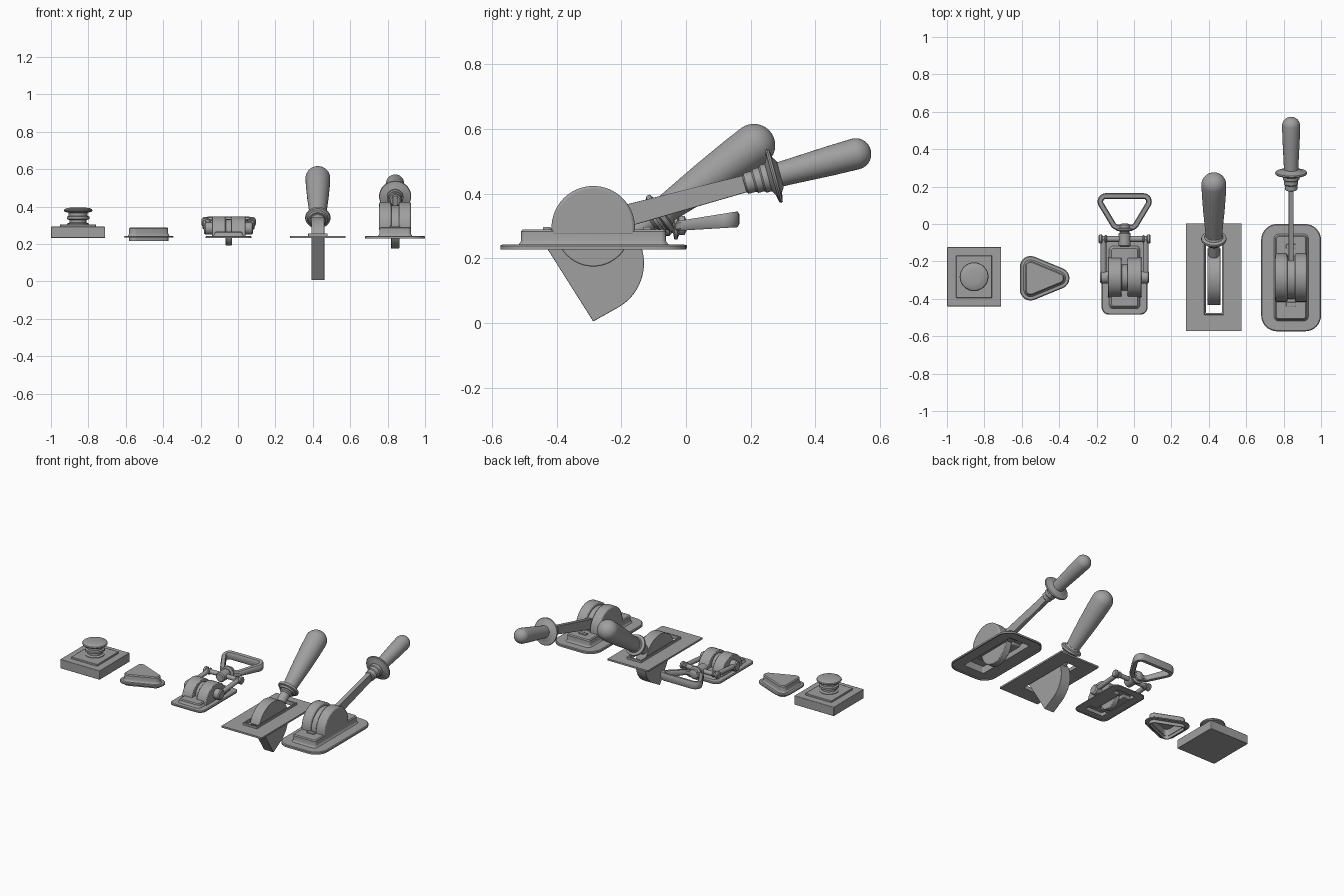
import bpy, bmesh
from math import sin, cos, pi, atan2, radians
from mathutils import Vector

if "Cube" in bpy.data.objects:
    bpy.data.objects.remove(bpy.data.objects["Cube"])

grey = bpy.data.materials.new("plain grey")
grey.use_nodes = True
grey.diffuse_color = (0.35, 0.35, 0.35, 1)
grey.node_tree.nodes["Principled BSDF"].inputs["Base Color"].default_value = (0.35, 0.35, 0.35, 1)


def skin(name, rings, loop=False, bevel=0):
    """Bridge matching rings of points; cap the ends, or join last to first."""
    bm = bmesh.new()
    rows = [[bm.verts.new(p) for p in ring] for ring in rings]
    n = len(rows[0])
    pairs = list(zip(rows, rows[1:])) + ([(rows[-1], rows[0])] if loop else [])
    for a, b in pairs:
        for i in range(n):
            j = (i + 1) % n
            bm.faces.new((a[i], a[j], b[j], b[i]))
    if not loop:
        bm.faces.new(rows[0][::-1])
        bm.faces.new(rows[-1])
    bmesh.ops.recalc_face_normals(bm, faces=bm.faces)
    mesh = bpy.data.meshes.new(name)
    bm.to_mesh(mesh)
    bm.free()
    ob = bpy.data.objects.new(name, mesh)
    bpy.context.collection.objects.link(ob)
    mesh.materials.append(grey)
    if bevel:
        mod = ob.modifiers.new("soft edges", 'BEVEL')
        mod.width, mod.segments = bevel, 2
        mod.limit_method, mod.angle_limit = 'ANGLE', radians(40)
    bpy.ops.object.select_all(action='DESELECT')
    ob.select_set(True)
    bpy.context.view_layer.objects.active = ob
    bpy.ops.object.shade_smooth_by_angle(angle=radians(35))
    return ob


def outline(pts, r, steps=8):
    """Convex counter-clockwise polygon grown by radius r with round corners."""
    out = []
    for i, p in enumerate(pts):
        a, b = pts[i - 1], pts[(i + 1) % len(pts)]
        start = atan2(p[1] - a[1], p[0] - a[0]) - pi / 2
        turn = (atan2(b[1] - p[1], b[0] - p[0]) - pi / 2 - start) % (2 * pi)
        for k in range(steps + 1):
            t = start + turn * k / steps
            out.append((p[0] + r * cos(t), p[1] + r * sin(t)))
    return out


def rect(cx, cy, hx, hy):
    return [(cx - hx, cy - hy), (cx + hx, cy - hy), (cx + hx, cy + hy), (cx - hx, cy + hy)]


def at(flat, z):
    return [(x, y, z) for x, y in flat]


def prism(name, yz, x0, x1, bevel=0.004):
    return skin(name, [[(x, y, z) for y, z in yz] for x in (x0, x1)], bevel=bevel)


def lathe(name, origin, direction, profile, n=32):
    """Turn (radius, distance) pairs round an axis."""
    d = Vector(direction).normalized()
    u = d.orthogonal().normalized()
    v = d.cross(u)
    o = Vector(origin)
    return skin(name, [[o + d * t + (u * cos(2 * pi * k / n) + v * sin(2 * pi * k / n)) * r
                        for k in range(n)] for r, t in profile])


def rod(name, p, q, r):
    d = Vector(q) - Vector(p)
    e = r * 0.2
    return lathe(name, p, d, [(r - e, 0), (r, e), (r, d.length - e), (r - e, d.length)], 24)


def shell(name, base, rb, block, rk, z0, z1, top):
    """Flanged cover with a raised block, hollow underneath."""
    w = 0.008
    steps = [(block, rk - w, top - w), (block, rk - w, z1 - w), (base, rb - w, z1 - w),
             (base, rb - w, z0), (base, rb, z0), (base, rb, z1 - .004), (base, rb - .005, z1),
             (block, rk + w, z1), (block, rk + .002, z1 + .007), (block, rk, z1 + .012),
             (block, rk, top - .006), (block, rk - .006, top)]
    return skin(name, [at(outline(p, r), z) for p, r, z in steps])


def half_disc(cy, cz, r, low):
    arc = [(cy + r * cos(pi * k / 32), cz + r * sin(pi * k / 32)) for k in range(33)]
    return arc + [(cy - r, low), (cy + r, low)]


def disc(cy, cz, r):
    return [(cy + r * cos(pi * k / 24), cz + r * sin(pi * k / 24)) for k in range(48)]


# Square push button
skin("push_button_base", [at(rect(-.855, -.282, .145, .158), z) for z in (.232, .292)], bevel=.003)
skin("push_button_step", [at(rect(-.855, -.282, .096, .113), z) for z in (.285, .304)], bevel=.003)
lathe("push_button_knob", (-.855, -.282, .3), (0, 0, 1),
      [(.058, 0), (.058, .008), (.046, .014), (.046, .027), (.06, .033), (.06, .046), (.05, .05),
       (.05, .066), (.074, .073), (.077, .079), (.074, .085), (.062, .091), (.035, .095)])

# Rounded triangular button
tri = [(-.553, -.352), (-.402, -.29), (-.553, -.228)]
shell("triangle_button", tri, .057, tri, .029, .233, .243, .288)
skin("triangle_button_lip", [at(outline(tri, r), z) for r, z in
                             ((.024, .215), (.03, .215), (.03, .24), (.024, .24))], loop=True)

# Pull handle housing
PX = -.05
shell("pull_base", rect(PX, -.285, .083, .16), .04, rect(PX, -.285, .06, .145), .015, .232, .243, .266)
for name, a, b in (("right", -.09, -.016), ("left", .016, .09)):
    prism("pull_dome_" + name, half_disc(-.285, .24, .107, .236), PX + a, PX + b, .006)
prism("pull_wheel", disc(-.285, .262, .07), PX - .017, PX + .017)

# Pull handle linkage
for name, s in (("right", -1), ("left", 1)):
    x = PX + s * .113
    rod("pull_pivot_" + name, (x - s * .03, -.285, .283), (x + s * .018, -.285, .283), .033)
    rod("pull_arm_" + name, (x, -.285, .285), (x, -.08, .302), .015)
    rod("pull_end_cap_" + name, (x + s * .005, -.08, .302), (x + s * .026, -.08, .302), .024)
    rod("pull_collar_" + name, (x - s * .018, -.08, .302), (x - s * .006, -.08, .302), .022)
rod("pull_crossbar", (PX - .13, -.08, .302), (PX + .13, -.08, .302), .015)
rod("pull_stem_block", (PX, -.122, .302), (PX, -.045, .302), .032)
lathe("pull_swivel", (PX, -.055, .302), (0, 1, 0),
      [(.024, 0), (.024, .015), (.043, .019), (.043, .028), (.03, .034), (.03, .05), (.015, .058)])

# Pull handle grip
grip = [(PX - .035, .012), (PX + .035, .012), (PX + .1, .12), (PX - .1, .12)]
rings = []
for r, up in ((.04, 0), (.045, .2), (.045, .8), (.04, 1), (.02, 1), (.015, .8), (.015, .2), (.02, 0)):
    rings.append([(x, y, (.287 + .06 * y) * (1 - up) + (.32 + .16 * y) * up)
                  for x, y in outline(grip, r)])
skin("pull_grip", rings, loop=True)

# Slotted lever: plate with a slot, raised frame, and swinging sector
LX = .427
slot = rect(LX, -.275, .04, .197)
plate = rect(LX, -.285, .145, .285)
frame = rect(LX, -.275, .049, .208)
skin("slot_plate", [at(outline(p, .003), z) for p, z in
                    ((plate, .231), (plate, .242), (slot, .242), (slot, .231))], loop=True)
skin("slot_frame", [at(outline(p, .003), z) for p, z in
                    ((frame, .238), (frame, .256), (slot, .256), (slot, .238))], loop=True, bevel=.002)
arc = [(-.287 + .157 * cos(radians(a)), .185 + .157 * sin(radians(a))) for a in range(-60, 161, 5)]
prism("slot_sector", [(-.287, .005)] + arc, LX - .035, LX + .035, .002)

# Slotted lever handle
axis = Vector((0, .29, .21)).normalized()
o = Vector((LX, -.08, .34))
lathe("slot_lever_stem", o - axis * .11, axis, [(.03, 0), (.03, .07), (.042, .08), (.042, .12)])
lathe("slot_lever_guard", o, axis, [(.05, -.022), (.055, -.012), (.066, -.007), (.068, 0),
                                    (.066, .007), (.05, .012), (.045, .022)])
bulb = [(.066 * cos(a * pi / 18) + .0005, .358 + .066 * sin(a * pi / 18)) for a in range(10)]
lathe("slot_lever_grip", o, axis, [(.042, .01), (.046, .05), (.057, .18), (.064, .29)] + bulb)

# Domed lever housing
DX = .84
shell("dome_base", rect(DX, -.287, .075, .202), .085, rect(DX, -.286, .068, .208), .016, .228, .243, .29)
for name, a, b in (("right", -.085, -.02), ("left", .02, .085)):
    prism("dome_half_" + name, half_disc(-.287, .295, .129, .27), DX + a, DX + b, .008)
prism("dome_wheel", disc(-.287, .29, .115), DX - .023, DX + .023)
for name, y in (("front", -.43), ("back", -.12)):
    skin("dome_slot_" + name, [at(rect(DX, y, .027, .012), z) for z in (.275, .297)], bevel=.003)

# Domed lever arm and handle
axis = Vector((0, .23, .062)).normalized()
side = Vector((0, -axis.z, axis.y))
o = Vector((DX, .272, .455))
bar = [o + axis * t + side * s for t, s in ((-.52, -.035), (-.06, -.026), (-.06, .026), (-.52, .035))]
prism("dome_lever_arm", [(p.y, p.z) for p in bar], DX - .014, DX + .014, .003)
lathe("dome_lever_collar", o, axis, [(.026, -.095), (.033, -.09), (.033, -.065), (.038, -.06),
                                     (.038, -.04), (.044, -.035), (.044, 0)])
lathe("dome_lever_guard", o, axis, [(.045, -.018), (.058, -.01), (.083, -.005), (.086, 0),
                                    (.083, .006), (.055, .011), (.042, .02)])
bulb = [(.048 * cos(a * pi / 18) + .0005, .262 + .048 * sin(a * pi / 18)) for a in range(10)]
lathe("dome_lever_grip", o, axis, [(.038, .01), (.04, .06), (.046, .18)] + bulb)
